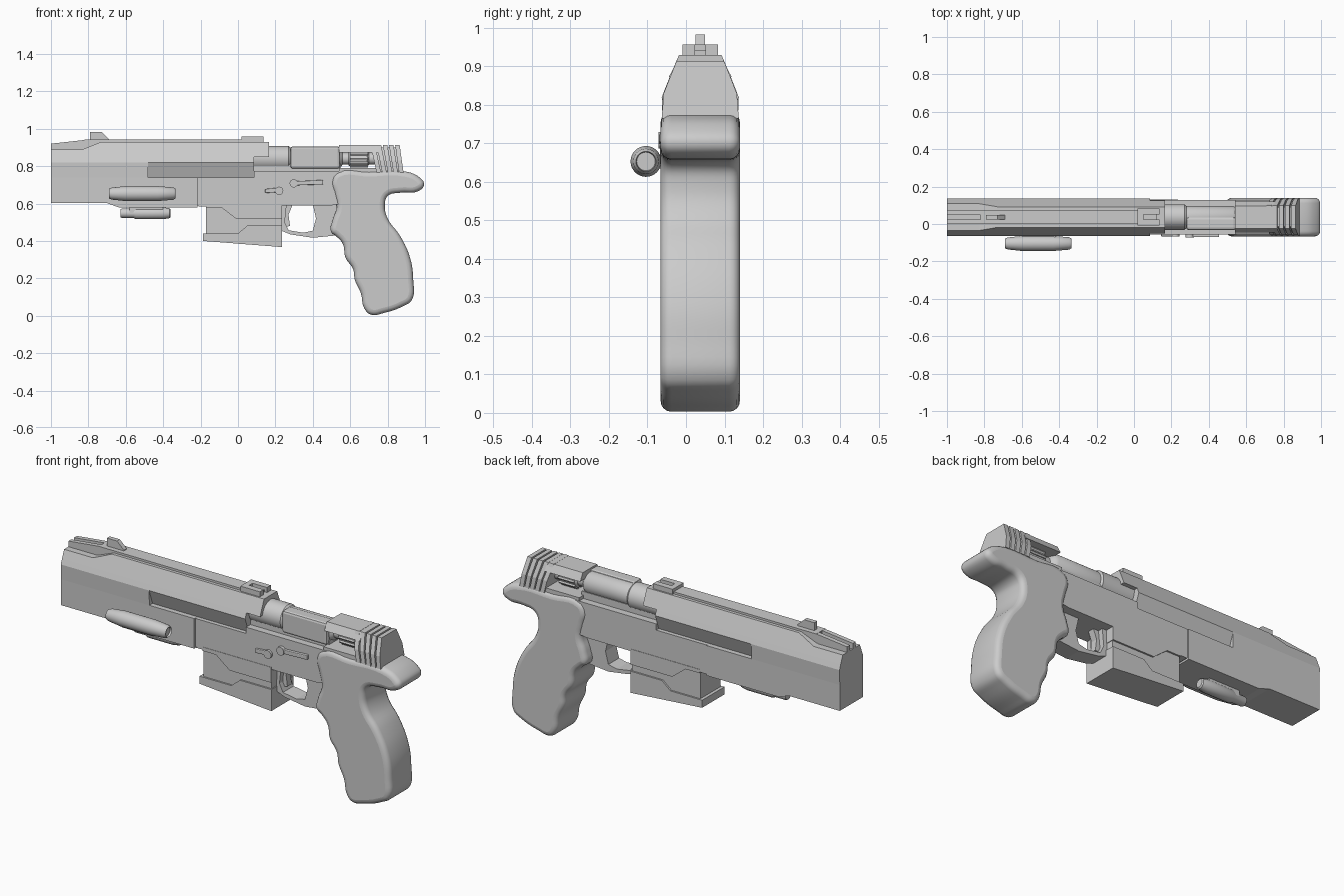
import bpy, bmesh, math

if "Cube" in bpy.data.objects:
    bpy.data.objects.remove(bpy.data.objects["Cube"])

CY = 0.037   # centre plane of the gun (the side pod shifts the bounding box)


def finish(name, bm, smooth=False, bevel=0):
    bmesh.ops.remove_doubles(bm, verts=bm.verts, dist=1e-5)
    bmesh.ops.recalc_face_normals(bm, faces=bm.faces)
    me = bpy.data.meshes.new(name)
    bm.to_mesh(me)
    bm.free()
    ob = bpy.data.objects.new(name, me)
    bpy.context.collection.objects.link(ob)
    if bevel:
        m = ob.modifiers.new("bevel", 'BEVEL')
        m.width, m.segments = bevel, 2
    if smooth:
        shade(ob)
    return ob


def shade(ob):
    bpy.ops.object.select_all(action='DESELECT')
    ob.select_set(True)
    bpy.context.view_layer.objects.active = ob
    bpy.ops.object.shade_smooth_by_angle(angle=math.radians(35))


def loft(name, rings, smooth=False):
    """Skin a list of equal-length point rings and cap both ends."""
    bm = bmesh.new()
    vs = [[bm.verts.new(p) for p in r] for r in rings]
    n = len(vs[0])
    for a, b in zip(vs, vs[1:]):
        for i in range(n):
            bm.faces.new((a[i], a[(i + 1) % n], b[(i + 1) % n], b[i]))
    bm.faces.new(vs[0])
    bm.faces.new(vs[-1])
    return finish(name, bm, smooth)


def prism(name, pts, half, y=CY, bevel=0):
    """Side profile (x, z) extruded across y."""
    ob = loft(name, [[(x, y + s * half, z) for x, z in pts] for s in (-1, 1)])
    if bevel:
        m = ob.modifiers.new("bevel", 'BEVEL')
        m.width, m.segments = bevel, 2
    return ob


def box(name, x0, x1, y0, y1, z0, z1, bevel=0):
    pts = [(x0, z0), (x1, z0), (x1, z1), (x0, z1)]
    return prism(name, pts, (y1 - y0) / 2, (y0 + y1) / 2, bevel)


def section(half, x, lean=0):
    """Half section (width, z) mirrored about the centre plane; lean shears x with height."""
    r = [(x + lean * (0.915 - z), CY + w, z) for w, z in half]
    return r + [(px, 2 * CY - py, z) for px, py, z in reversed(r)]


def turned(name, prof, y, z, n=32):
    """Round part along x from (x, radius) pairs."""
    rings = [[(x, y + r * math.cos(2 * math.pi * i / n), z + r * math.sin(2 * math.pi * i / n))
              for i in range(n)] for x, r in prof]
    return loft(name, rings, True)


# Slide: sloped sides, lowered nose, undercut flanks and stepped rear
nose = [(.097, .74), (.1, .82), (.089, .848), (.072, .89)]
full = nose[:3] + [(.055, .93)]
cut = [(.07, .74)] + full[1:]
tail = [full[2], full[2], full[2], full[3]]
loft("slide", [section(s, x) for x, s in (
    (-1, nose), (-.83, nose), (-.73, full), (-.48, full), (-.48, cut),
    (.086, cut), (.086, tail), (.166, tail))])

# Top rail, split at the nose
box("top_rail", -.82, .12, CY - .038, CY + .038, .88, .941)
for s in (-1, 1):
    prism(f"nose_rail_{s}", [(-1, .88), (-.81, .88), (-.81, .941), (-1, .92)], .012, CY + s * .024)

# Sights
prism("front_sight", [(-.79, .93), (-.69, .93), (-.69, .945), (-.73, .983), (-.79, .983)], .012)
for s in (-1, 1):
    box(f"rear_sight_side_{s}", .02, .135, CY + s * .03 - .016, CY + s * .03 + .016, .925, .957)
box("rear_sight_front", .02, .05, CY - .02, CY + .02, .925, .957)

# Lower shroud and receiver frame
prism("lower_shroud", [(-1, .602), (-.7, .602), (-.64, .58), (-.216, .58), (-.216, .74), (-1, .74)], .097)
prism("frame", [(-.21, .585), (.5, .59), (.56, .6), (.56, .773), (.086, .773), (.086, .74), (-.21, .74)], .092)
box("frame_core", -.25, 0, CY - .088, CY + .088, .59, .74)

# Magazine well, magazine and base plate
prism("magazine_well", [(-.17, .6), (-.17, .58), (-.09, .58), (-.01, .518), (.235, .518), (.235, .6)], .094)
prism("magazine", [(-.17, .6), (-.17, .43), (.232, .4), (.232, .6)], .085)
prism("magazine_base", [(-.187, .44), (0, .44), (.05, .482), (.236, .482), (.236, .367), (-.187, .4)], .094)

# Trigger guard and trigger
prism("trigger_guard", [(.23, .595), (.23, .455), (.28, .435), (.4, .417), (.53, .43), (.53, .595), (.4, .595),
                        (.417, .52), (.4, .455), (.35, .444), (.27, .457), (.25, .5), (.26, .595)], .045)
prism("trigger", [(.25, .6), (.295, .6), (.27, .54), (.278, .48), (.255, .475), (.245, .54)], .018)

# Grip: closed smooth outline with rounded edges
outline = [(.50, .72), (.53, .767), (.70, .772), (.89, .772), (.97, .74), (.995, .70), (.96, .665), (.87, .658),
           (.80, .64), (.785, .59), (.80, .52), (.865, .43), (.92, .31), (.937, .19), (.93, .085), (.88, .05),
           (.78, .015), (.71, .006), (.675, .04), (.657, .12), (.625, .19), (.615, .25), (.575, .31), (.56, .385),
           (.525, .425), (.497, .45), (.505, .51), (.528, .58), (.515, .65)]
cu = bpy.data.curves.new("grip", 'CURVE')
cu.dimensions, cu.fill_mode, cu.resolution_u = '2D', 'BOTH', 5
sp = cu.splines.new('BEZIER')
sp.bezier_points.add(len(outline) - 1)
for bp, (x, z) in zip(sp.bezier_points, outline):
    bp.co = (x, z, 0)
    bp.handle_left_type = bp.handle_right_type = 'AUTO'
sp.use_cyclic_u = True
cu.bevel_depth, cu.offset, cu.extrude, cu.bevel_resolution = .028, -.028, .075, 3
grip = bpy.data.objects.new("grip", cu)
bpy.context.collection.objects.link(grip)
grip.location.y = CY
grip.rotation_euler.x = math.pi / 2
bpy.ops.object.select_all(action='DESELECT')
grip.select_set(True)
bpy.context.view_layer.objects.active = grip
bpy.ops.object.convert(target='MESH')
shade(bpy.context.view_layer.objects.active)

# Barrel breech, bolt and fluted knob
turned("breech", [(.08, .068), (.27, .068), (.28, .06), (.53, .06), (.545, .05), (.56, .032), (.73, .032)], CY, .84)
box("breech_bed", .086, .55, CY - .055, CY + .055, .76, .81)
box("breech_side_plate", .28, .545, -.032, CY, .787, .905, .012)
turned("knob", [(.59, .034), (.6, .043), (.69, .043), (.7, .034)], CY, .84)
for i in range(10):
    a = 2 * math.pi * i / 10
    turned(f"knob_flute_{i}", [(.6, .009), (.695, .009)], CY + .043 * math.cos(a), .84 + .043 * math.sin(a), 6)

# Rear housing: floor, roof, core and slanted cooling fins
box("housing_floor", .54, .74, CY - .09, CY + .09, .755, .79)
roof = [(.082, .872), (.06, .912)]
loft("housing_roof", [section(roof, .54), section(roof, .75)])
fin = [(.1, .765), (.095, .83), (.062, .913)]
core = [(.088, .765), (.083, .83), (.05, .9)]
loft("housing_core", [section(core, .72, .2), section(core, .845, .12)])
for i in range(5):
    x = .708 + i * .033
    loft(f"cooling_fin_{i}", [section(fin, x, .22 - .02 * i), section(fin, x + .024, .22 - .02 * i)])

# Side pod with bracket
turned("side_pod", [(-.69, .026), (-.675, .032), (-.6, .04), (-.43, .04), (-.345, .033), (-.335, .026),
                    (-.345, .024)], -.104, .653)
box("side_pod_bracket", -.6, -.42, -.09, -.05, .635, .67)

# Underslung light with mount
turned("under_light", [(-.628, .022), (-.62, .025), (-.56, .025), (-.545, .032), (-.4, .032), (-.365, .026),
                       (-.36, .02)], CY, .548)
box("under_light_mount", -.58, -.4, CY - .025, CY + .025, .55, .59)

# Control levers on the near side
for name, x0, x1, z0, y in (("release_lever", .145, .235, .668, -.066), ("safety_lever", .28, .455, .708, -.07)):
    prism(name, [(x0, z0 - .012), (x1, z0 - .006), (x1, z0 + .018), (x0, z0 + .01)], .012, y + .012, .004)
    px = x1 - .015 if name == "release_lever" else x0 + .018
    bm = bmesh.new()
    bmesh.ops.create_cone(bm, cap_ends=True, segments=20, radius1=.022, radius2=.022, depth=.02)
    pin = finish(name + "_pivot", bm, True)
    pin.location = (px, y + .008, z0)
    pin.rotation_euler.x = math.pi / 2
